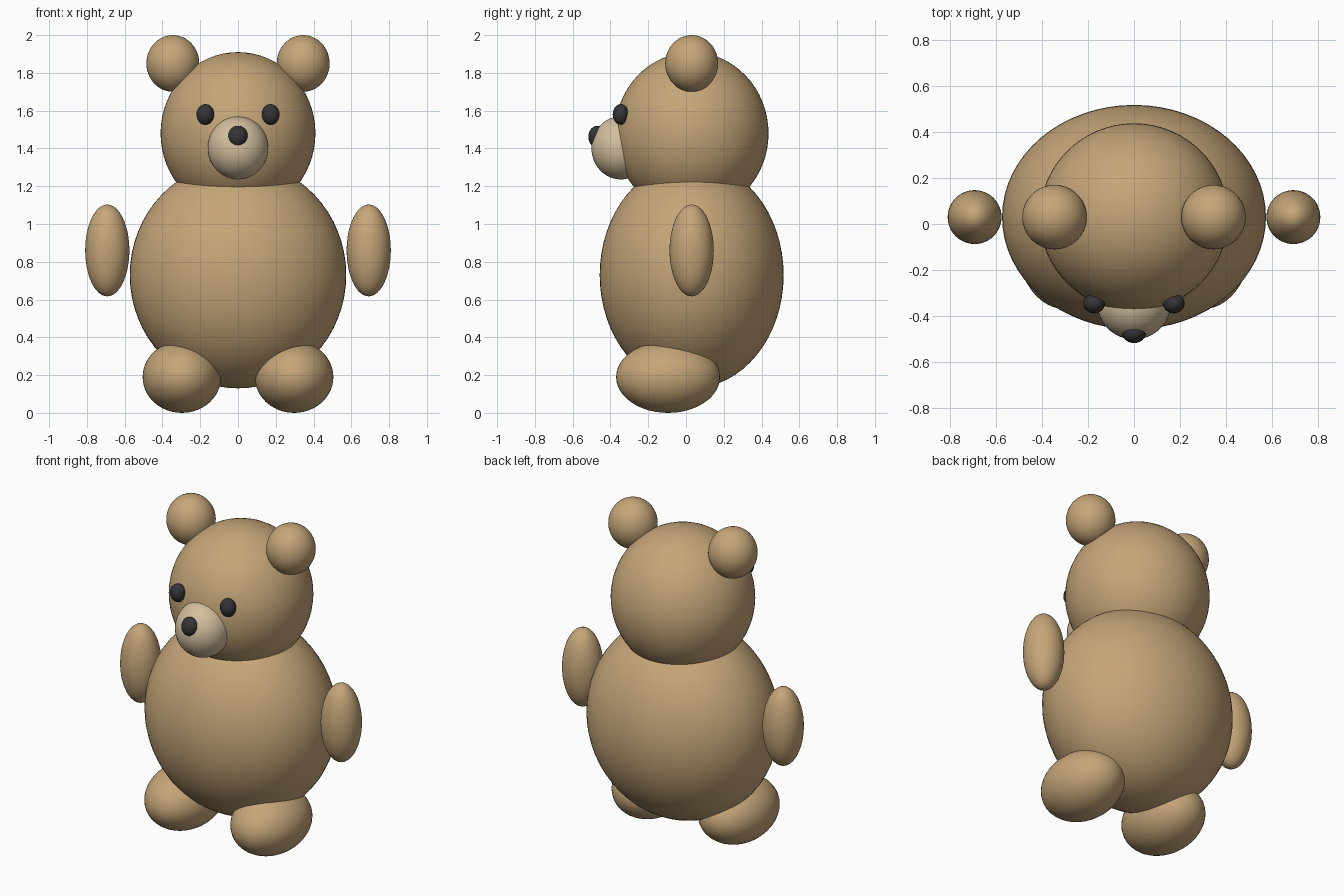
import bpy

cube = bpy.data.objects.get("Cube")
if cube:
    bpy.data.objects.remove(cube, do_unlink=True)


def material(name, rgb):
    mat = bpy.data.materials.new(name)
    mat.use_nodes = True
    colour = (*rgb, 1)
    mat.diffuse_color = colour
    bsdf = next(n for n in mat.node_tree.nodes if n.type == 'BSDF_PRINCIPLED')
    bsdf.inputs["Base Color"].default_value = colour
    return mat


tan = material("tan_fur", (0.56, 0.38, 0.19))
cream = material("cream_fur", (0.65, 0.52, 0.34))
dark = material("charcoal", (0.035, 0.035, 0.038))


def ellipsoid(name, centre, radii, mat, segments=48):
    bpy.ops.mesh.primitive_uv_sphere_add(
        segments=segments, ring_count=segments // 2, radius=1, location=centre)
    ob = bpy.context.object
    ob.name = name
    ob.scale = radii
    bpy.ops.object.transform_apply(location=False, rotation=False, scale=True)
    bpy.ops.object.shade_smooth()
    ob.data.materials.append(mat)
    return ob


def pair(name, centre, radii, mat, segments=48):
    x, y, z = centre
    for side, sign in (("left", 1), ("right", -1)):
        ellipsoid(f"{side}_{name}", (sign * x, y, z), radii, mat, segments)


# Torso and head
ellipsoid("body", (0, 0.03, 0.73), (0.573, 0.487, 0.6), tan, 64)
ellipsoid("head", (0, 0.03, 1.48), (0.41, 0.407, 0.43), tan, 64)

# Ears and limbs
pair("ear", (0.345, 0.03, 1.85), (0.14, 0.14, 0.15), tan)
pair("arm", (0.692, 0.03, 0.86), (0.117, 0.117, 0.243), tan)
pair("foot", (0.297, -0.095, 0.19), (0.208, 0.275, 0.19), tan)

# Face
ellipsoid("muzzle", (0, -0.345, 1.403), (0.16, 0.156, 0.167), cream)
ellipsoid("nose", (0, -0.47, 1.462), (0.053, 0.047, 0.058), dark, 24)
pair("eye", (0.173, -0.345, 1.58), (0.047, 0.043, 0.055), dark, 24)
